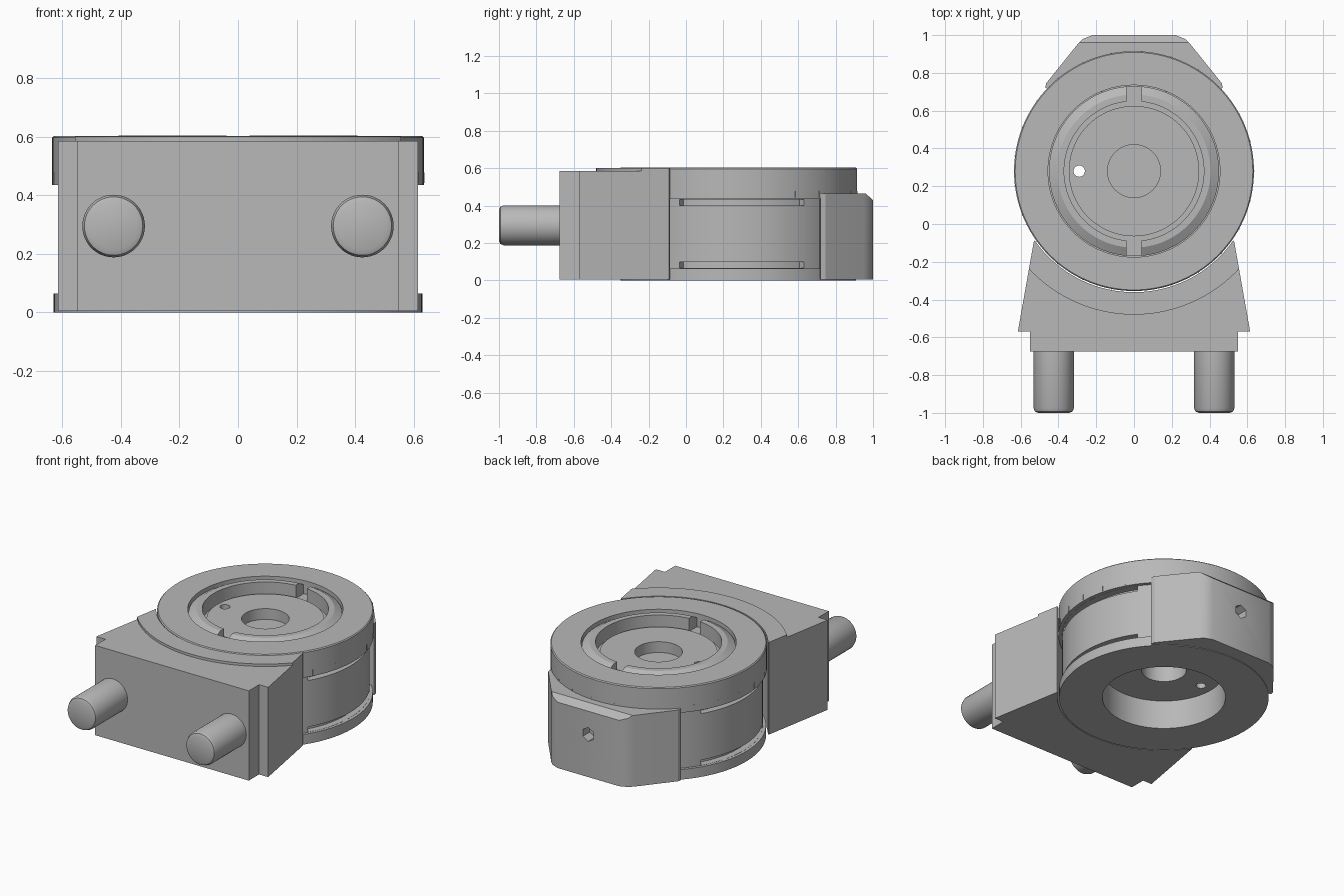
import bpy, bmesh, math
from mathutils import Matrix, Vector

if "Cube" in bpy.data.objects:
    bpy.data.objects.remove(bpy.data.objects["Cube"], do_unlink=True)

AXIS_Y = 0.28  # centre of the round parts
SEGMENTS = 120

metal = bpy.data.materials.new("plain_grey")
metal.use_nodes = True
GREY = (0.48, 0.48, 0.48, 1)
metal.diffuse_color = GREY
metal.node_tree.nodes["Principled BSDF"].inputs["Base Color"].default_value = GREY


def finish(name, bm):
    """Turn a bmesh into a named object."""
    bmesh.ops.remove_doubles(bm, verts=bm.verts, dist=1e-5)
    bmesh.ops.recalc_face_normals(bm, faces=bm.faces)
    mesh = bpy.data.meshes.new(name)
    bm.to_mesh(mesh)
    bm.free()
    mesh.materials.append(metal)
    obj = bpy.data.objects.new(name, mesh)
    bpy.context.collection.objects.link(obj)
    return obj


def revolve(name, profile, start=0, end=360):
    """Spin a closed (radius, z) profile about the upright axis."""
    bm = bmesh.new()
    full = end - start == 360
    steps = max(2, round(SEGMENTS * (end - start) / 360))
    rings = []
    for i in range(steps if full else steps + 1):
        a = math.radians(start + (end - start) * i / steps)
        rings.append([bm.verts.new((r * math.cos(a), AXIS_Y + r * math.sin(a), z))
                      for r, z in profile])
    n = len(profile)
    for i in range(steps):
        a, b = rings[i], rings[(i + 1) % len(rings)]
        for j in range(n):
            k = (j + 1) % n
            if profile[j][0] or profile[k][0]:
                bm.faces.new((a[j], b[j], b[k], a[k]))
    if not full:
        bm.faces.new(rings[0])
        bm.faces.new(rings[-1])
    return finish(name, bm)


def prism(name, half, z0, z1, chamfer=None):
    """Extrude an outline given by its +x half and mirrored across x."""
    bm = bmesh.new()
    outline = half + [(-x, y) for x, y in reversed(half)]
    face = bm.faces.new([bm.verts.new((x, y, z0)) for x, y in outline])
    top = bmesh.ops.extrude_face_region(bm, geom=[face])["geom"]
    bmesh.ops.translate(bm, vec=(0, 0, z1 - z0),
                        verts=[v for v in top if isinstance(v, bmesh.types.BMVert)])
    if chamfer:
        point, normal = chamfer
        bmesh.ops.bisect_plane(bm, geom=bm.verts[:] + bm.edges[:] + bm.faces[:],
                               plane_co=point, plane_no=normal, clear_outer=True)
        bmesh.ops.holes_fill(bm, edges=[e for e in bm.edges if e.is_boundary])
    return finish(name, bm)


def box(name, centre, size, turn=0):
    bm = bmesh.new()
    bmesh.ops.create_cube(bm, size=1, matrix=Matrix.Translation(centre)
                          @ Matrix.Rotation(turn, 4, "Z")
                          @ Matrix.Diagonal((*size, 1)))
    return finish(name, bm)


def rod(name, centre, radius, length, sides, along_y=False):
    bm = bmesh.new()
    turn = Matrix.Rotation(math.pi / 2, 4, "X") if along_y else Matrix()
    bmesh.ops.create_cone(bm, cap_ends=True, segments=sides, radius1=radius,
                          radius2=radius, depth=length,
                          matrix=Matrix.Translation(centre) @ turn)
    return finish(name, bm)


def cut(obj, *cutters):
    for cutter in cutters:
        mod = obj.modifiers.new("cut", "BOOLEAN")
        mod.operation, mod.solver, mod.object = "DIFFERENCE", "EXACT", cutter
        bpy.context.view_layer.objects.active = obj
        bpy.ops.object.modifier_apply(modifier=mod.name)
        bpy.data.objects.remove(cutter, do_unlink=True)


# Round body: bottom flange, drum, slotted lip and recessed hub
body = revolve("drum_body", [
    (0, 0.29), (0.135, 0.29), (0.135, 0.19), (0.37, 0.19), (0.37, 0),
    (0.63, 0), (0.63, 0.065), (0.612, 0.065), (0.612, 0.435), (0.45, 0.435),
    (0.45, 0.58), (0.405, 0.605), (0.37, 0.605), (0.37, 0.515),
    (0.345, 0.515), (0.345, 0.54), (0.14, 0.54), (0.14, 0.47), (0, 0.47)])

# Shallow slots above and below the drum's side bands
for middle in (0, 180):
    for low, high in ((0.066, 0.1), (0.4, 0.434)):
        cut(body, revolve("slot_cutter", [(0.57, low), (0.7, low), (0.7, high), (0.57, high)],
                          middle - 31, middle + 35 if middle == 0 else middle + 31))

# Key slots across the lip, and the small through hole
for side in (-1, 1):
    cut(body, box("key_cutter", (0, AXIS_Y + side * 0.41, 0.62), (0.08, 0.13, 0.2)))
cut(body, rod("hole_cutter", (-0.29, AXIS_Y, 0.4), 0.03, 0.6, 24))

# Dial ring with short marks round its rim
dial = revolve("dial_ring", [(0.455, 0.435), (0.635, 0.435), (0.635, 0.597),
                             (0.629, 0.603), (0.455, 0.603)])
for i in range(25):
    a = math.tau * i / 25
    box("dial_mark", (0.634 * math.cos(a), AXIS_Y + 0.634 * math.sin(a), 0.46),
        (0.006, 0.006, 0.035), a)

# Front block with shoulders, a raised collar and a round seat
block = prism("front_block", [(0.55, -0.675), (0.55, -0.57), (0.615, -0.57),
                              (0.53, -0.09), (0.4, 0.0)], 0.004, 0.601)
cut(block,
    revolve("step_cutter", [(0.76, 0.585), (2, 0.585), (2, 0.8), (0.76, 0.8)]),
    revolve("seat_cutter", [(0, -0.2), (0.641, -0.2), (0.641, 0.9), (0, 0.9)]))

# Rear housing with a chamfered top edge and a hexagonal socket
housing = prism("rear_housing", [(0.35, 0.7), (0.47, 0.72), (0.465, 0.745), (0.3, 0.95),
                                 (0.27, 0.98), (0.22, 1.0)], 0.004, 0.465,
                (Vector((0, 1, 0.43)), Vector((0, 0.66, 0.75))))
cut(housing, rod("socket_cutter", (0, 1, 0.28), 0.045, 0.14, 6, True))

# Pair of mounting pins with chamfered tips
for side, label in ((1, "left"), (-1, "right")):
    pin = rod(label + "_pin", (side * 0.425, -0.82, 0.295), 0.107, 0.36, 48, True)
    bm = bmesh.new()
    bm.from_mesh(pin.data)
    rim = [e for e in bm.edges if all(v.co.y < -0.99 for v in e.verts)]
    bmesh.ops.bevel(bm, geom=rim, offset=0.025, segments=2, affect="EDGES", profile=0.5)
    bm.to_mesh(pin.data)
    bm.free()

# Smooth the curved walls and keep the edges sharp
for obj in bpy.context.scene.objects:
    obj.select_set(obj.type == "MESH")
bpy.context.view_layer.objects.active = body
bpy.ops.object.shade_smooth_by_angle(angle=math.radians(25))
